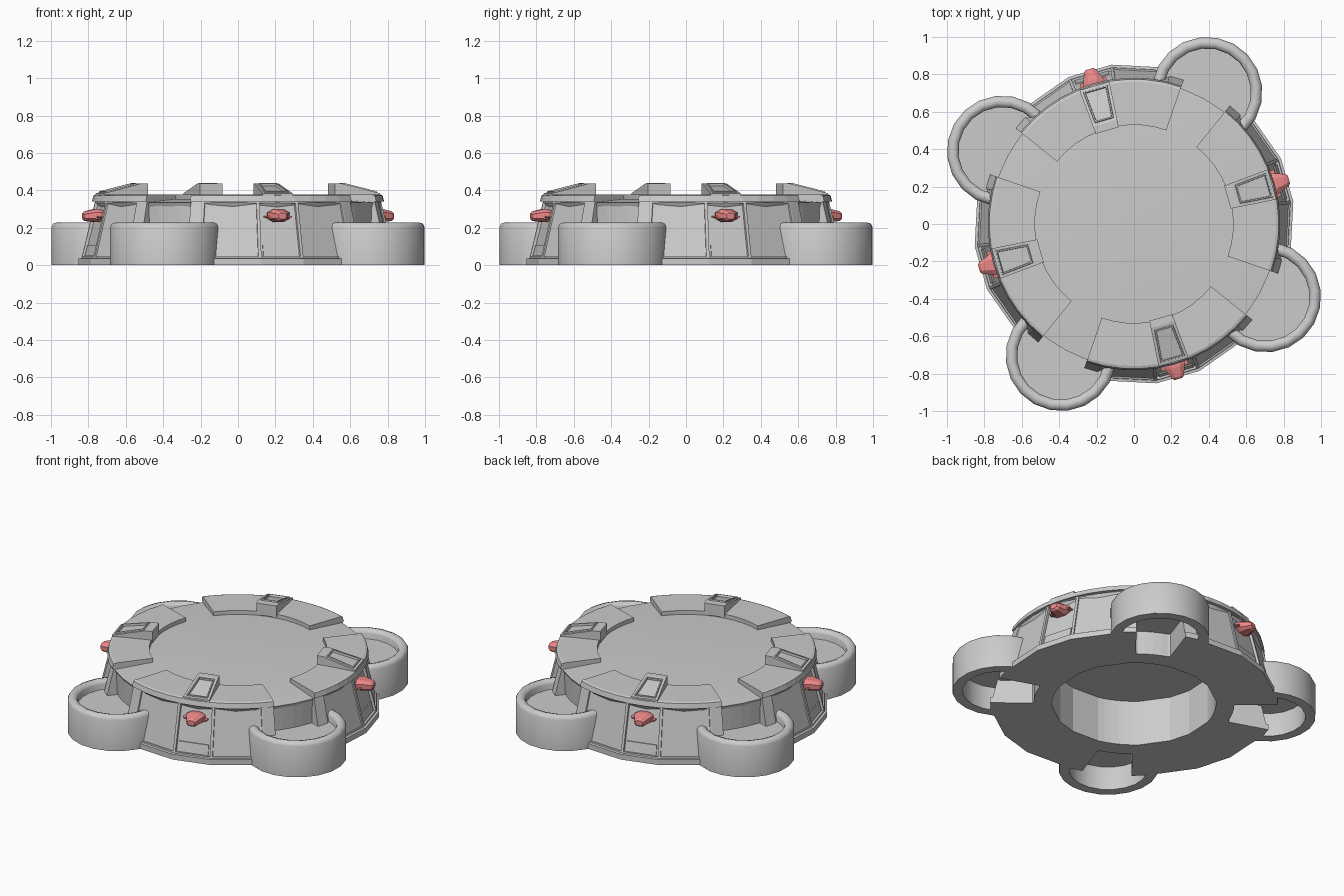
import bpy, bmesh
from math import radians, cos, sin, pi

if "Cube" in bpy.data.objects:
    bpy.data.objects.remove(bpy.data.objects["Cube"])

WALL = -74          # direction of the first lamp wall, repeated every 90 degrees
POD = -29           # direction of the first round pod


def finish(bm, name, angle=0, smooth=None, mat=None):
    bmesh.ops.recalc_face_normals(bm, faces=bm.faces)
    me = bpy.data.meshes.new(name)
    bm.to_mesh(me)
    bm.free()
    ob = bpy.data.objects.new(name, me)
    bpy.context.collection.objects.link(ob)
    ob.rotation_euler.z = radians(angle)
    if mat:
        me.materials.append(mat)
    if smooth:
        bpy.ops.object.select_all(action='DESELECT')
        ob.select_set(True)
        bpy.context.view_layer.objects.active = ob
        bpy.ops.object.shade_smooth_by_angle(angle=radians(smooth))
    return ob


def sweep(profile, angles):
    """Closed (r, z) profile carried round the z axis through the angles, capped."""
    bm = bmesh.new()
    rows = [[bm.verts.new((r * cos(radians(a)), r * sin(radians(a)), z))
             for r, z in profile] for a in angles]
    n = len(profile)
    grid = [[bm.faces.new((p[j], p[(j + 1) % n], q[(j + 1) % n], q[j]))
             for j in range(n)] for p, q in zip(rows, rows[1:])]
    bm.faces.new(rows[0])
    bm.faces.new(rows[-1][::-1])
    bmesh.ops.recalc_face_normals(bm, faces=bm.faces)
    return bm, grid


def lathe(profile, n, cx=0):
    """Closed (r, z) profile turned a full circle about x = cx."""
    bm = bmesh.new()
    m = len(profile)
    rows = [[bm.verts.new((cx + r * cos(2 * pi * i / n), r * sin(2 * pi * i / n), z))
             for r, z in profile] for i in range(n)]
    for i in range(n):
        p, q = rows[i], rows[(i + 1) % n]
        for j in range(m):
            bm.faces.new((p[j], p[(j + 1) % m], q[(j + 1) % m], q[j]))
    bmesh.ops.remove_doubles(bm, verts=bm.verts, dist=1e-5)
    return bm


def loft(sections):
    """Joins equal-length point loops and caps both ends."""
    bm = bmesh.new()
    rows = [[bm.verts.new(p) for p in s] for s in sections]
    n = len(rows[0])
    for p, q in zip(rows, rows[1:]):
        for j in range(n):
            bm.faces.new((p[j], p[(j + 1) % n], q[(j + 1) % n], q[j]))
    bm.faces.new(rows[0])
    bm.faces.new(rows[-1][::-1])
    bmesh.ops.recalc_face_normals(bm, faces=bm.faces)
    return bm


def octagon(x, w, h, z):
    """Chamfered rectangle standing across the x axis."""
    k = 0.5
    pts = [(w, h * k), (w * k, h), (-w * k, h), (-w, h * k),
           (-w, -h * k), (-w * k, -h), (w * k, -h), (w, -h * k)]
    return [(x, a, z + b) for a, b in pts]


red = bpy.data.materials.new("lamp_red")
red.diffuse_color = (0.85, 0.25, 0.25, 1)
red.use_nodes = True
red.node_tree.nodes["Principled BSDF"].inputs["Base Color"].default_value = red.diffuse_color

# Central deck, falling slightly toward its edge, open underneath
deck = lathe([(0, 0.355), (0.53, 0.353), (0.768, 0.335), (0.755, 0.31),
              (0.5, 0.30), (0, 0.30)], 40)
finish(deck, "deck", WALL, 20)

for k in range(4):
    a = WALL + 90 * k

    # Sloped wall with base flange and recessed panels
    bm, grid = sweep([(0.49, 0), (0.86, 0), (0.86, 0.035), (0.845, 0.037),
                      (0.772, 0.342), (0.49, 0.33)], [-35, -30, -8, 8, 30, 35])
    for row, depth in ((grid[1], -0.008), (grid[2], -0.016), (grid[3], -0.008)):
        bmesh.ops.inset_individual(bm, faces=[row[3]], thickness=0.012, depth=0)
        bmesh.ops.inset_individual(bm, faces=[row[3]], thickness=0.003, depth=depth)
    finish(bm, f"wall_{k}", a)

    # Lower plate inside the lamp panel
    plate = loft([[(x, y, z) for y in (-0.094, 0.094)] +
                  [(x - 0.03, y, z) for y in (0.094, -0.094)]
                  for x, z in ((0.824, 0.05), (0.810, 0.108))])
    finish(plate, f"lamp_panel_plate_{k}", a)

    # Raised curved rim block on the deck edge
    bm, _ = sweep([(0.53, 0.32), (0.75, 0.32), (0.75, 0.34), (0.782, 0.34),
                   (0.774, 0.372), (0.76, 0.377), (0.53, 0.379)],
                  [-35 + 7 * i for i in range(11)])
    finish(bm, f"rim_block_{k}", a)

    # Wall behind the pod, with the niche below it
    bm, _ = sweep([(0.49, 0), (0.60, 0), (0.60, 0.16), (0.75, 0.16),
                   (0.757, 0.325), (0.49, 0.32)], [35, 40, 45, 50, 55])
    finish(bm, f"pod_niche_{k}", a)

    # Wedge housing with a sunken slot on its sloping top
    side = [(0.52, 0.36), (0.52, 0.436), (0.56, 0.436), (0.768, 0.384), (0.768, 0.36)]
    bm = loft([[(x, s * (0.062 + 0.02 * (x - 0.5) / 0.25), z) for x, z in side]
               for s in (-1, 1)])
    top = max((f for f in bm.faces if f.normal.z > 0.5 and abs(f.normal.x) > 0.1),
              key=lambda f: f.calc_area())
    for thick, depth in ((0.022, 0), (0.003, 0.007), (0.010, 0), (0.002, -0.014)):
        bmesh.ops.inset_individual(bm, faces=[top], thickness=thick, depth=depth)
    finish(bm, f"wedge_housing_{k}", a)

    # Red lamp and its thin mounting fin
    lamp = loft([octagon(0.74, 0.055, 0.028, 0.265), octagon(0.785, 0.06, 0.034, 0.265),
                 octagon(0.80, 0.052, 0.034, 0.265), octagon(0.85, 0.034, 0.026, 0.262),
                 octagon(0.862, 0.022, 0.016, 0.262)])
    finish(lamp, f"lamp_{k}", a, mat=red)
    fin = loft([octagon(0.74, 0.085, 0.007, 0.258), octagon(0.80, 0.07, 0.007, 0.258)])
    finish(fin, f"lamp_fin_{k}", a, mat=red)

    # Round pod: thick rim with a rounded top edge, and a lower floor
    p = POD + 90 * k
    ring = lathe([(0.296, 0), (0.296, 0.203), (0.287, 0.221), (0.266, 0.229),
                  (0.244, 0.221), (0.235, 0.203), (0.235, 0)], 20, 0.805)
    finish(ring, f"pod_ring_{k}", p, 60)
    floor = lathe([(0, 0.155), (0.245, 0.155), (0.245, 0.168), (0, 0.168)], 20, 0.805)
    finish(floor, f"pod_floor_{k}", p)
